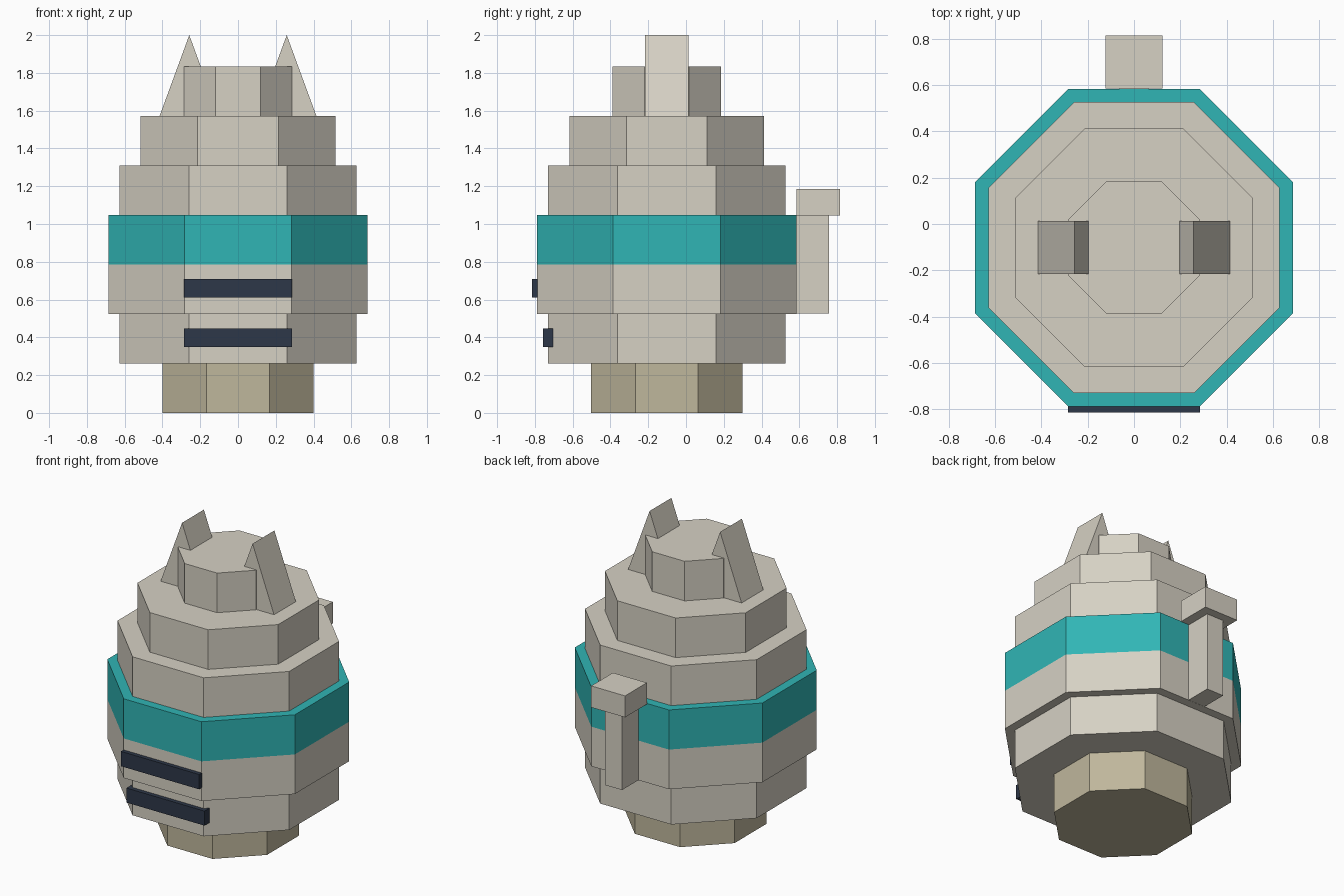
import bpy
import bmesh
import math

if "Cube" in bpy.data.objects:
    bpy.data.objects.remove(bpy.data.objects["Cube"], do_unlink=True)


def to_linear(c):
    c /= 255
    return c / 12.92 if c <= 0.04045 else ((c + 0.055) / 1.055) ** 2.4


def make_material(name, rgb):
    mat = bpy.data.materials.new(name)
    mat.use_nodes = True
    colour = [to_linear(c) for c in rgb] + [1.0]
    mat.diffuse_color = colour
    mat.node_tree.nodes["Principled BSDF"].inputs["Base Color"].default_value = colour
    return mat


STONE = make_material("warm grey", (214, 209, 196))
TEAL = make_material("teal", (48, 181, 181))
TAN = make_material("tan", (191, 183, 156))
NAVY = make_material("dark navy", (45, 55, 72))


def extrude_profile(name, points, direction, mat):
    """Close a flat outline into a prism along a direction."""
    bm = bmesh.new()
    face = bm.faces.new([bm.verts.new(p) for p in points])
    top = bmesh.ops.extrude_face_region(bm, geom=[face], use_keep_orig=True)
    moved = [g for g in top["geom"] if isinstance(g, bmesh.types.BMVert)]
    bmesh.ops.translate(bm, verts=moved, vec=direction)
    bmesh.ops.recalc_face_normals(bm, faces=bm.faces)
    mesh = bpy.data.meshes.new(name)
    bm.to_mesh(mesh)
    bm.free()
    mesh.materials.append(mat)
    obj = bpy.data.objects.new(name, mesh)
    bpy.context.collection.objects.link(obj)
    return obj


def box(name, x, y, z, mat):
    outline = [(x[0], y[0], z[0]), (x[1], y[0], z[0]),
               (x[1], y[1], z[0]), (x[0], y[1], z[0])]
    return extrude_profile(name, outline, (0, 0, z[1] - z[0]), mat)


CENTRE_Y = -0.102
STEP = 0.262

# Stacked octagonal tiers: name, distance from axis to flat side, colour
tiers = [
    ("base", 0.40, TAN),
    ("lower_tier", 0.628, STONE),
    ("belly_tier", 0.686, STONE),
    ("teal_band", 0.686, TEAL),
    ("chest_tier", 0.628, STONE),
    ("shoulder_tier", 0.515, STONE),
    ("crown_tier", 0.286, STONE),
]
for i, (name, flat, mat) in enumerate(tiers):
    r = flat / math.cos(math.pi / 8)
    angles = [math.pi / 8 + k * math.pi / 4 for k in range(8)]
    ring = [(r * math.cos(a), CENTRE_Y + r * math.sin(a), i * STEP) for a in angles]
    extrude_profile(name, ring, (0, 0, STEP), mat)

# Pointed ears: triangular prisms half sunk into the crown
for side, label in ((1, "left"), (-1, "right")):
    tri = [(side * x, CENTRE_Y - 0.114, z)
           for x, z in ((0.415, 1.572), (0.258, 2.0), (0.101, 1.572))]
    extrude_profile(label + "_ear", tri, (0, 0.228, 0), STONE)

# Dark bars on the front
box("upper_bar", (-0.286, 0.286), (-0.815, -0.76), (0.612, 0.71), NAVY)
box("lower_bar", (-0.286, 0.286), (-0.758, -0.70), (0.35, 0.446), NAVY)

# Upright tail with a wider block on top
box("tail_post", (-0.062, 0.062), (0.58, 0.757), (0.525, 1.044), STONE)
box("tail_cap", (-0.124, 0.124), (0.586, 0.814), (1.044, 1.186), STONE)
